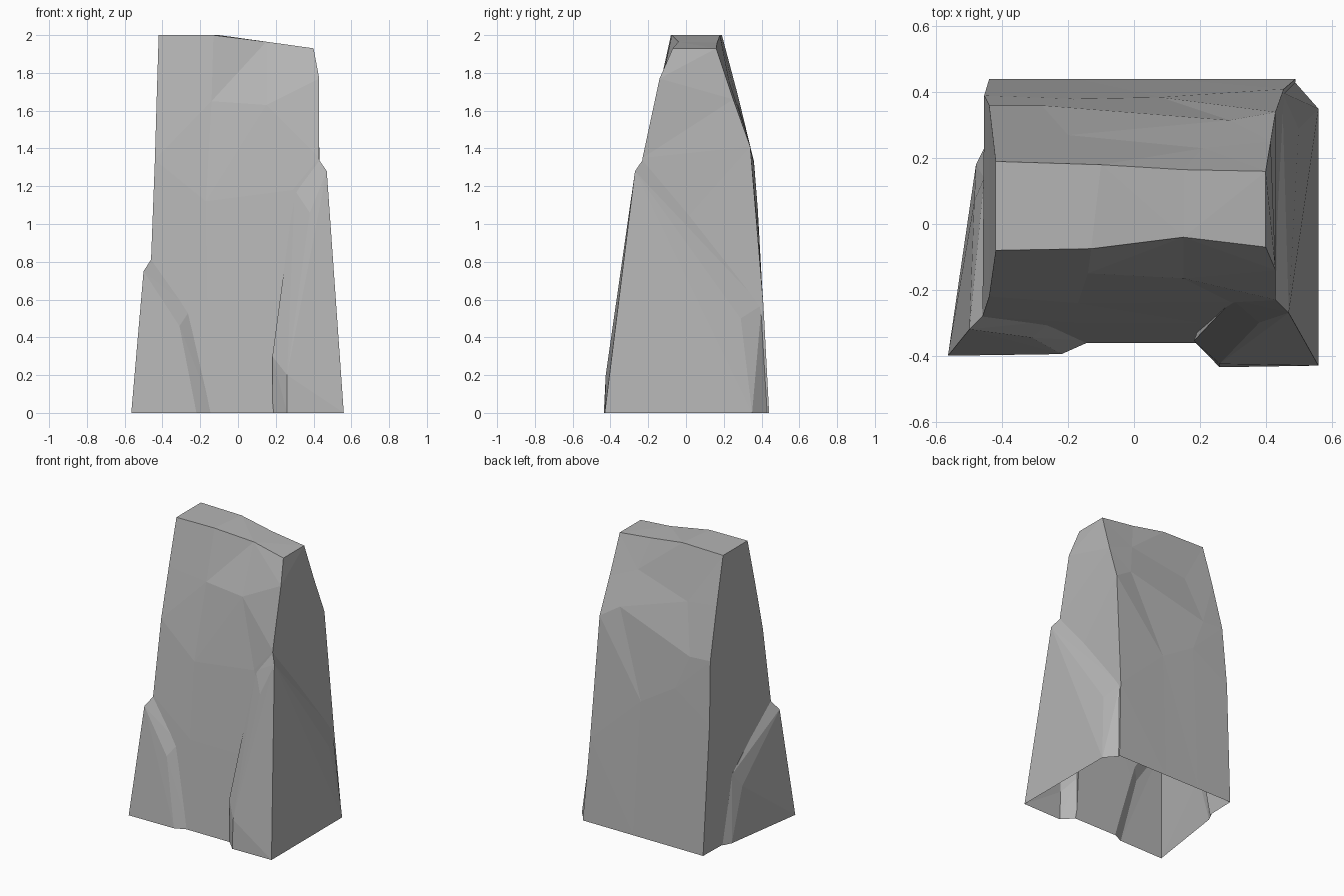
import bpy
import bmesh
from mathutils import Vector

# Remove only the default cube
default_cube = bpy.data.objects.get("Cube")
if default_cube:
    bpy.data.objects.remove(default_cube, do_unlink=True)

# Single flat stone colour
stone_colour = (0.46, 0.46, 0.46, 1.0)
stone = bpy.data.materials.new("stone_grey")
stone.use_nodes = True
stone.diffuse_color = stone_colour
shader = stone.node_tree.nodes["Principled BSDF"]
shader.inputs["Base Color"].default_value = stone_colour
shader.inputs["Roughness"].default_value = 0.9


def make_object(name, bm):
    """Turn a bmesh into a linked, flat shaded stone object."""
    bmesh.ops.recalc_face_normals(bm, faces=bm.faces[:])
    mesh = bpy.data.meshes.new(name)
    bm.to_mesh(mesh)
    bm.free()
    mesh.materials.append(stone)
    obj = bpy.data.objects.new(name, mesh)
    bpy.context.scene.collection.objects.link(obj)
    return obj


def make_body(name, ridges, depth):
    """Skin neighbouring ridges, each running from the top to the ground."""
    bm = bmesh.new()
    columns = []
    for ridge in ridges:
        points = [Vector(point) for point in ridge]
        points.append(points[-1] - Vector((0, 0, depth)))
        columns.append([bm.verts.new(point) for point in points])

    # Side walls
    for index, column in enumerate(columns):
        following = columns[(index + 1) % len(columns)]
        for row in range(len(column) - 1):
            bm.faces.new((column[row], column[row + 1],
                          following[row + 1], following[row]))

    # Caps, joined in strips from front ridges to back ridges
    count = len(columns)
    for row in (0, -1):
        for index in range(count // 2 - 1):
            opposite = count - 1 - index
            bm.faces.new((columns[index][row], columns[index + 1][row],
                          columns[opposite - 1][row], columns[opposite][row]))
    bmesh.ops.triangulate(bm, faces=bm.faces[:])
    return make_object(name, bm)


def make_chunk(name, upper, footprint, depth):
    """Convex slab of stone leaning against the body."""
    bm = bmesh.new()
    for point in upper:
        bm.verts.new(point)
    for x, y in footprint:
        bm.verts.new((x, y, 0))
        bm.verts.new((x, y, -depth))
    hull = bmesh.ops.convex_hull(bm, input=bm.verts[:])
    unused = set(hull["geom_interior"]) | set(hull["geom_unused"])
    loose = [item for item in unused if isinstance(item, bmesh.types.BMVert)]
    bmesh.ops.delete(bm, geom=loose, context="VERTS")
    return make_object(name, bm)


# Main body: ridges run round from front right-hand side (-x) to the back
front_ridges = [
    [(-.42, -.08, 2), (-.43, -.15, 1.68), (-.44, -.22, 1.34), (-.46, -.28, .82), (-.46, -.36, 0)],
    [(-.13, -.075, 2), (-.14, -.15, 1.65), (-.17, -.24, 1.12), (-.16, -.3, .6), (-.13, -.362, 0)],
    [(.15, -.04, 1.965), (.15, -.165, 1.63), (.29, -.235, 1.18), (.2, -.3, .6), (.19, -.362, 0)],
    [(.4, -.07, 1.93), (.43, -.14, 1.77), (.43, -.23, 1.35), (.44, -.29, .7), (.46, -.36, 0)],
]
back_ridges = [
    [(.4, .16, 1.93), (.415, .25, 1.66), (.43, .34, 1.41), (.455, .41, .57), (.49, .44, 0)],
    [(.15, .165, 1.96), (.21, .23, 1.75), (.29, .315, 1.5), (.08, .385, .92), (.1, .44, 0)],
    [(-.1, .18, 2), (-.2, .27, 1.65), (-.28, .36, 1.32), (-.18, .38, 1.08), (-.17, .44, 0)],
    [(-.42, .19, 2), (-.43, .275, 1.68), (-.44, .36, 1.33), (-.455, .39, .9), (-.44, .44, 0)],
]
rock = make_body("standing_rock", front_ridges + back_ridges, depth=.1)

# Large slab on the front left corner, wrapping the +x side
large_slab = make_chunk(
    "large_slab",
    upper=[(.47, -.27, 1.28), (.38, -.3, 1.06), (.26, -.425, .2), (.5, .29, .5),
           (.425, -.225, 1.345), (.3, -.23, 1.18), (.182, -.355, .3), (.45, .4, .57)],
    footprint=[(.26, -.435), (.56, -.43), (.56, .35), (.485, .435), (.182, -.355)],
    depth=.05)

# Small slab on the front right corner, wrapping the -x side
small_slab = make_chunk(
    "small_slab",
    upper=[(-.5, -.32, .75), (-.31, -.345, .46), (-.485, .07, .36),
           (-.455, -.275, .82), (-.25, -.295, .55), (-.455, .14, .46)],
    footprint=[(-.565, -.4), (-.22, -.395), (-.13, -.355), (-.45, .24), (-.48, .18)],
    depth=.06)

# Fuse the slabs with the body
slabs = (large_slab, small_slab)
for slab in slabs:
    union = rock.modifiers.new("fuse_" + slab.name, "BOOLEAN")
    union.operation = "UNION"
    union.solver = "EXACT"
    union.object = slab
bpy.context.view_layer.update()
graph = bpy.context.evaluated_depsgraph_get()
fused = bpy.data.meshes.new_from_object(rock.evaluated_get(graph))
rock.modifiers.clear()
rock.data = fused
for slab in slabs:
    bpy.data.objects.remove(slab, do_unlink=True)

# Trim the shell at ground level, leaving the underside open
bm = bmesh.new()
bm.from_mesh(fused)
bmesh.ops.bisect_plane(bm, geom=bm.verts[:] + bm.edges[:] + bm.faces[:], dist=.0001,
                       plane_co=(0, 0, 0), plane_no=(0, 0, 1), clear_inner=True)
for face in bm.faces:
    face.smooth = False
    face.material_index = 0
bm.to_mesh(fused)
bm.free()
if not fused.materials:
    fused.materials.append(stone)
